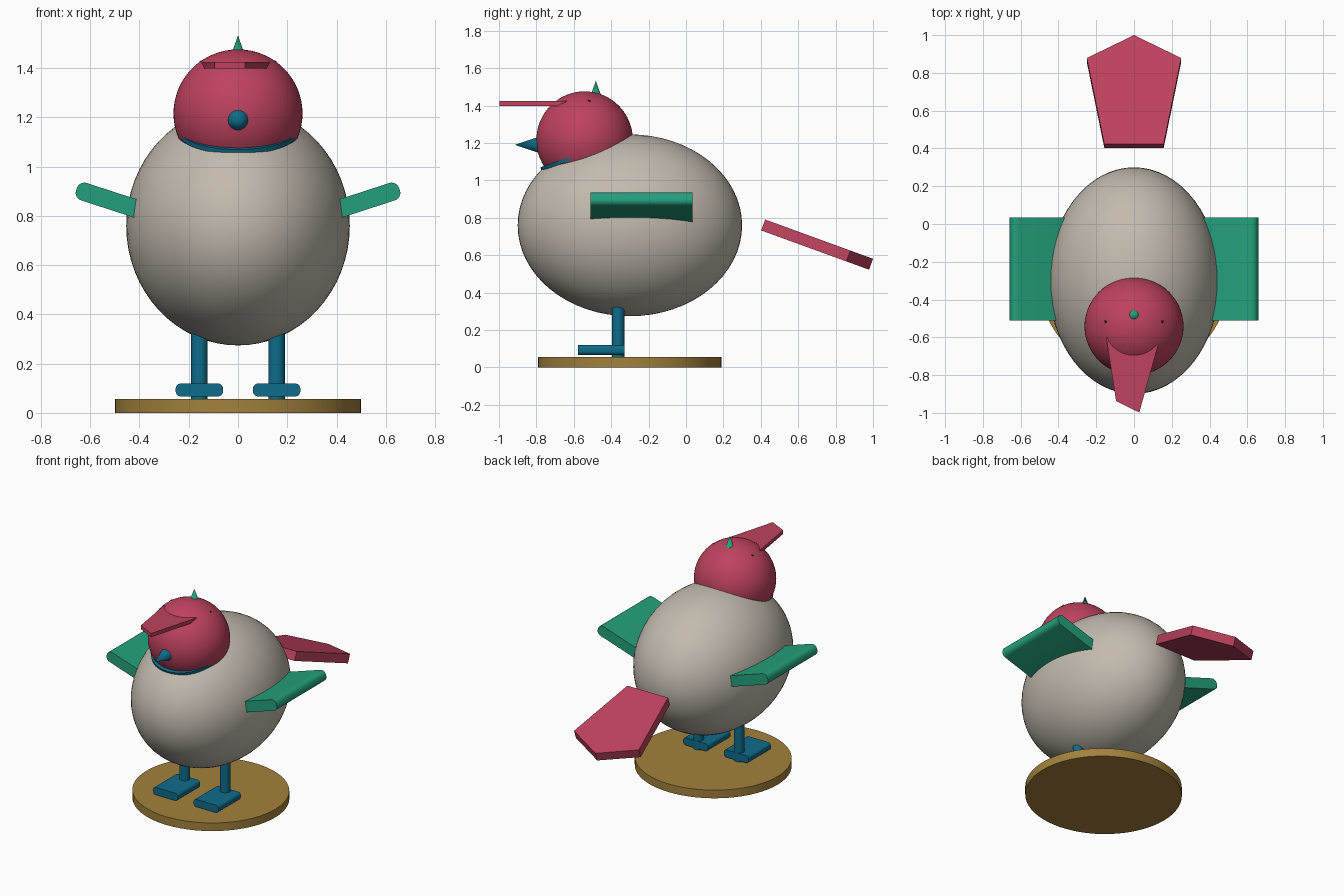
import bpy
import bmesh
from math import radians, cos, sin
from mathutils import Matrix

cube = bpy.data.objects.get("Cube")
if cube:
    bpy.data.objects.remove(cube, do_unlink=True)


def material(name, *rgb):
    lin = [((c / 255 + 0.055) / 1.055) ** 2.4 for c in rgb] + [1.0]
    m = bpy.data.materials.new(name)
    m.use_nodes = True
    m.diffuse_color = lin
    m.node_tree.nodes["Principled BSDF"].inputs["Base Color"].default_value = lin
    return m


grey = material("warm grey", 194, 186, 174)
red = material("crimson", 190, 66, 94)
green = material("sea green", 36, 160, 124)
blue = material("deep teal blue", 14, 108, 138)
brown = material("ochre brown", 162, 129, 60)
dark = material("near black", 30, 22, 26)


def finish(name, bm, mat, matrix):
    """Turn a bmesh into a shaded, coloured object."""
    bmesh.ops.transform(bm, matrix=matrix, verts=bm.verts)
    bmesh.ops.recalc_face_normals(bm, faces=bm.faces)
    mesh = bpy.data.meshes.new(name)
    bm.to_mesh(mesh)
    bm.free()
    mesh.materials.append(mat)
    ob = bpy.data.objects.new(name, mesh)
    bpy.context.collection.objects.link(ob)
    bpy.ops.object.select_all(action='DESELECT')
    ob.select_set(True)
    bpy.context.view_layer.objects.active = ob
    bpy.ops.object.shade_smooth_by_angle(angle=radians(35))
    return ob


def ball(name, mat, centre, radii):
    bm = bmesh.new()
    bmesh.ops.create_uvsphere(bm, u_segments=64, v_segments=32, radius=1)
    return finish(name, bm, mat, Matrix.Translation(centre) @ Matrix.Diagonal((*radii, 1)))


def cone(name, mat, centre, r1, r2, depth, tilt=0.0, segments=48):
    """Cylinder or cone along z, tilted about x."""
    bm = bmesh.new()
    bmesh.ops.create_cone(bm, cap_ends=True, segments=segments,
                          radius1=r1, radius2=r2, depth=depth)
    return finish(name, bm, mat,
                  Matrix.Translation(centre) @ Matrix.Rotation(radians(tilt), 4, 'X'))


def plate(name, mat, outline, thickness, matrix):
    """Flat outline whose top face lies in the local xy plane."""
    bm = bmesh.new()
    face = bm.faces.new([bm.verts.new((x, y, 0)) for x, y in outline])
    out = bmesh.ops.extrude_face_region(bm, geom=[face])
    verts = [v for v in out["geom"] if isinstance(v, bmesh.types.BMVert)]
    bmesh.ops.translate(bm, verts=verts, vec=(0, 0, -thickness))
    return finish(name, bm, mat, matrix)


def slab(name, mat, size, radius, matrix):
    """Box with its long edges along y rounded."""
    bm = bmesh.new()
    bmesh.ops.create_cube(bm, size=1, matrix=Matrix.Diagonal((*size, 1)))
    edges = [e for e in bm.edges
             if abs(e.verts[0].co.y - e.verts[1].co.y) > size[1] / 2]
    bmesh.ops.bevel(bm, geom=edges, offset=radius, segments=8, profile=0.5,
                    affect='EDGES')
    return finish(name, bm, mat, matrix)


# Round stand
base = cone("stand", brown, (0, 0, 0), 0.5, 0.5, 0.057, segments=64)
base.scale.y = 0.98
base.location = (0, -0.30, 0.0285)

# Body, head and collar
ball("body", grey, (0, -0.30, 0.76), (0.454, 0.60, 0.486))
ball("head", red, (0, -0.542, 1.216), (0.262, 0.258, 0.26))
cone("collar", blue, (0, -0.55, 1.142), 0.24, 0.24, 0.02, tilt=20, segments=64)

# Beak and crest
cone("beak", blue, (0, -0.845, 1.19), 0.047, 0, 0.14, tilt=90)
cone("crest", green, (0, -0.482, 1.485), 0.034, 0, 0.095)

# Cap brim, set slightly askew
plate("cap_brim", red,
      [(-0.13, -0.5), (-0.146, -0.61), (-0.095, -0.937), (0.028, -0.998),
       (0.127, -0.645), (0.1, -0.52)],
      0.026, Matrix.Translation((0, 0, 1.425)))

# Tail fan, sloping down and away from the body
plate("tail", red,
      [(-0.157, 0), (0.157, 0), (0.25, 0.485), (0, 0.614), (-0.25, 0.485)],
      0.062, Matrix.Translation((0, 0.423, 0.791)) @ Matrix.Rotation(radians(-20), 4, 'X'))

# Paired parts
wing_length = 0.36
for side, label in ((1, "left"), (-1, "right")):
    tilt = radians(18)
    centre = (side * (0.656 - cos(tilt) * wing_length / 2), -0.238,
              0.908 - sin(tilt) * wing_length / 2)
    slab(label + "_wing", green, (wing_length, 0.545, 0.074), 0.032,
         Matrix.Translation(centre) @ Matrix.Rotation(-side * tilt, 4, 'Y'))
    x = side * 0.157
    cone(label + "_leg", blue, (x, -0.363, 0.215), 0.033, 0.033, 0.32)
    slab(label + "_foot", blue, (0.192, 0.247, 0.052), 0.02,
         Matrix.Translation((x, -0.4535, 0.093)))
    ball(label + "_eye", dark, (side * 0.149, -0.517, 1.423), (0.008, 0.008, 0.008))
